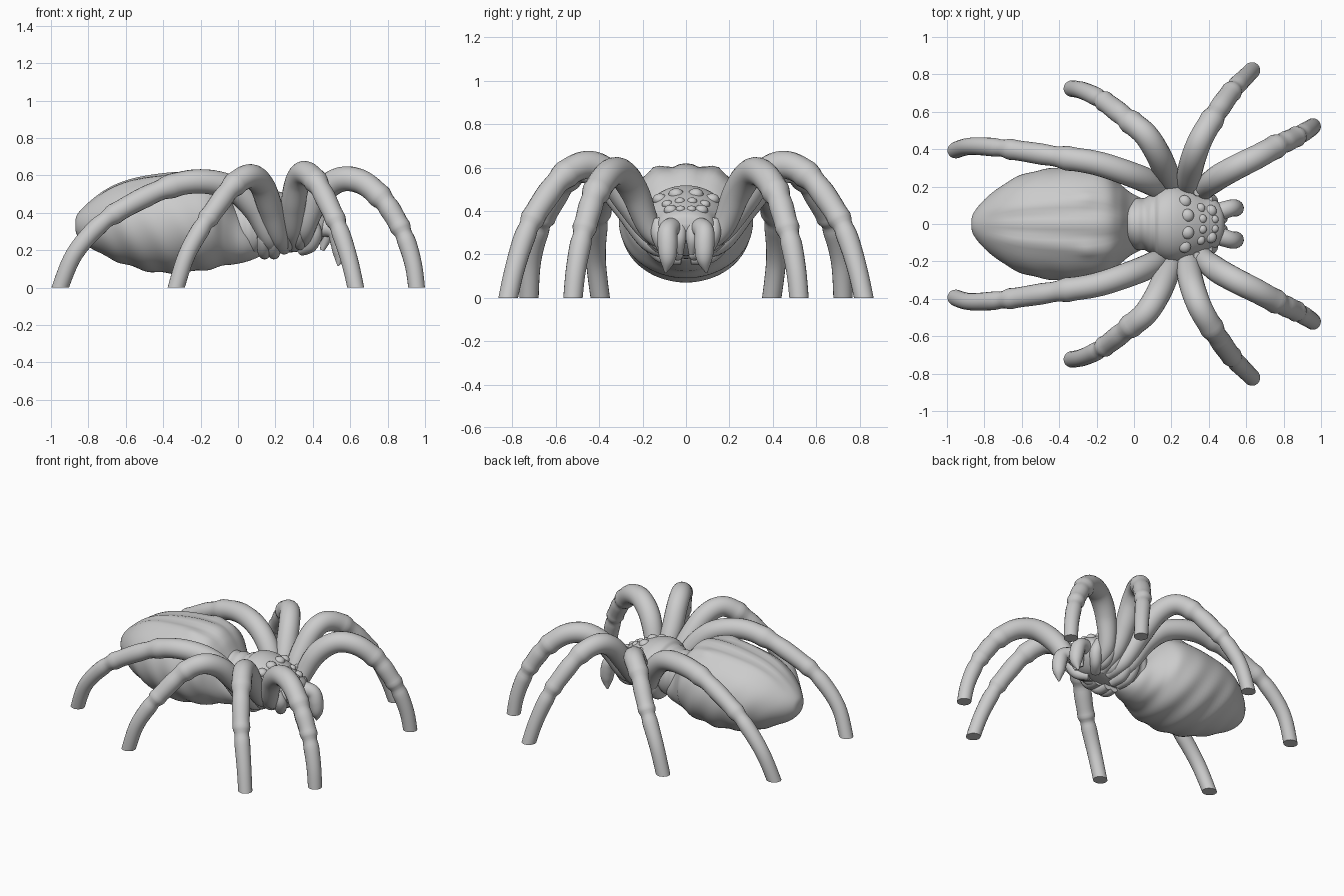
import bpy, bmesh, math
from mathutils import Vector

if "Cube" in bpy.data.objects:
    bpy.data.objects.remove(bpy.data.objects["Cube"])


def spline(pts, t):
    """Catmull-Rom value at parameter t (0..len-1) through tuples of any size."""
    n = len(pts) - 1
    i = min(int(t), n - 1)
    u = t - i
    p = [pts[max(0, min(n, i + k))] for k in (-1, 0, 1, 2)]
    return [0.5 * (2 * b + (c - a) * u + (2 * a - 5 * b + 4 * c - d) * u * u
                   + (3 * b - a - 3 * c + d) * u ** 3) for a, b, c, d in zip(*p)]


def skin(name, rings, mirror=False, floor=False):
    """Join rings of points into a closed smooth surface."""
    bm = bmesh.new()
    vr = [[bm.verts.new(p) for p in r] for r in rings]
    n = len(vr[0])
    for a, b in zip(vr, vr[1:]):
        for i in range(n):
            j = (i + 1) % n
            bm.faces.new((a[i], a[j], b[j], b[i]))
    bm.faces.new(vr[0][::-1])
    bm.faces.new(vr[-1])
    if floor:
        bmesh.ops.bisect_plane(bm, geom=bm.verts[:] + bm.edges[:] + bm.faces[:],
                               plane_co=(0, 0, 0), plane_no=(0, 0, -1), clear_outer=True)
        bmesh.ops.holes_fill(bm, edges=[e for e in bm.edges if e.is_boundary])
    bmesh.ops.recalc_face_normals(bm, faces=bm.faces[:])
    me = bpy.data.meshes.new(name)
    bm.to_mesh(me)
    bm.free()
    ob = bpy.data.objects.new(name, me)
    bpy.context.collection.objects.link(ob)
    if mirror:
        m = ob.modifiers.new("Mirror", 'MIRROR')
        m.use_axis = (False, True, False)
        m.use_mirror_merge = False
    bpy.ops.object.select_all(action='DESELECT')
    ob.select_set(True)
    bpy.context.view_layer.objects.active = ob
    bpy.ops.object.shade_smooth_by_angle(angle=math.radians(50))
    return ob


def gauss(v, s):
    return math.exp(-(v / s) ** 2)


def loft(name, stations, detail, seg=8, n=64):
    """Body along x; stations are (x, half width, top z, bottom z)."""
    rings = []
    for k in range((len(stations) - 1) * seg + 1):
        x, w, top, bot = spline(stations, k / seg)
        w, h, zc = max(w, .004), max((top - bot) / 2, .004), (top + bot) / 2
        ring = []
        for i in range(n):
            a = 2 * math.pi * i / n
            y, z = w * math.cos(a), h * math.sin(a)
            f = 1 + detail(x, y, a)
            ring.append((x, y * f, zc + z * f))
        rings.append(ring)
    return skin(name, rings)


def tube(name, pts, radii, joints=(), seg=8, n=20, **kw):
    """Limb along a path, with swollen rings at the joints."""
    rings, side = [], Vector((0.3, 1, 0.2))
    for k in range((len(pts) - 1) * seg + 1):
        t = k / seg
        c = Vector(spline(pts, t))
        d = Vector(spline(pts, min(t + .05, len(pts) - 1))) - Vector(spline(pts, max(t - .05, 0)))
        d.normalize()
        side = (side - d * side.dot(d)).normalized()
        up = d.cross(side)
        r = max(spline([(q,) for q in radii], t)[0], .003)
        for j in joints:
            r += .005 * gauss(t - j, .16) - .006 * gauss(t - j - .3, .2)
        rings.append([c + r * (math.cos(a) * side + math.sin(a) * up)
                      for a in (2 * math.pi * i / n for i in range(n))])
    return skin(name, rings, mirror=True, **kw)


# Abdomen: egg with two back ridges, a midline ridge and wrinkled flanks
def abdomen_detail(x, y, a):
    s = math.sin(a)
    fade = max(0, min(1, (x + .86) / .2)) * max(0, min(1, (.03 - x) / .15))
    if s > 0:
        taper = .14 + .12 * (x + .2) * (x < -.2)
        ridge = .03 * gauss(abs(y) - taper, .03) - .045 * gauss(abs(y) - taper * .5, .03)
        ridge += .04 * gauss(x + .25, .05) * gauss(abs(y) - .14, .03)
    else:
        ridge = 0
    flank = max(0, .75 - s) / 1.75
    return fade * (ridge * s + .022 * flank * math.sin(38 * x + 5 * s))


loft("abdomen", [(-.87, 0, .34, .33), (-.86, .055, .39, .28), (-.80, .13, .455, .22),
                 (-.70, .21, .53, .165), (-.58, .27, .58, .115), (-.42, .30, .61, .078),
                 (-.27, .305, .62, .08), (-.15, .28, .605, .10), (-.08, .22, .55, .115),
                 (-.02, .17, .45, .125), (.05, .13, .36, .14), (.12, .07, .30, .17),
                 (.15, .02, .26, .21)],
     abdomen_detail)


# Head and thorax with a ribbed waist
head = [(-.13, .12, .50, .2), (-.06, .13, .48, .17), (.03, .135, .475, .16),
        (.10, .165, .495, .17), (.14, .19, .515, .18), (.21, .205, .515, .18),
        (.30, .185, .485, .19), (.38, .15, .445, .20), (.44, .125, .41, .24),
        (.475, .08, .38, .29), (.485, .01, .34, .33)]
loft("head_and_thorax", head,
     lambda x, y, a: .04 * math.sin(75 * x) * gauss(x - .02, .08) - .05 * gauss(x - .11, .015))


# Eye bumps sunk into the head surface
def eye(x, y, r):
    k = next(i for i in range(len(head) - 1) if head[i + 1][0] >= x)
    u = (x - head[k][0]) / (head[k + 1][0] - head[k][0])
    w, top, bot = spline(head, k + u)[1:]
    z = (top + bot) / 2 + (top - bot) / 2 * math.sqrt(max(0, 1 - (y / w) ** 2)) - r * .3
    rings = [[(x + r * math.sin(b) * math.cos(a), y + r * math.sin(b) * math.sin(a),
               z + r * .8 * math.cos(b)) for a in (2 * math.pi * i / 16 for i in range(16))]
             for b in (.05 + 3.04 * j / 10 for j in range(11))]
    skin("eye", rings, mirror=True)


for x, y, r in [(.27, .12, .034), (.285, .045, .036), (.355, .085, .026), (.365, .028, .024),
                (.41, .07, .032), (.43, .025, .022)]:
    eye(x, y, r)

# Fangs and mouthparts
tube("fang", [(.40, .05, .31), (.47, .07, .32), (.52, .085, .30), (.54, .085, .24),
              (.545, .085, .175), (.535, .095, .115)], [.05, .048, .046, .046, .036, .004])
tube("mouthpart", [(.40, .03, .36), (.45, .03, .33), (.47, .03, .27), (.45, .025, .20)],
     [.04, .035, .03, .012])
tube("palp_base", [(.34, .03, .2), (.39, .09, .225), (.41, .12, .29), (.39, .13, .36)],
     [.03, .035, .04, .03])

# Four pairs of legs, from under the thorax to the foot
legs = {
    "front_leg": [(.36, .04, .23), (.36, .16, .31), (.43, .235, .485), (.54, .30, .575),
                  (.66, .36, .565), (.77, .42, .475), (.845, .455, .365), (.90, .485, .25),
                  (.94, .51, .11), (.96, .525, -.05)],
    "second_leg": [(.30, .04, .22), (.29, .16, .30), (.295, .26, .44), (.32, .36, .57),
                   (.36, .46, .612), (.425, .57, .555), (.50, .68, .41), (.55, .74, .29),
                   (.60, .79, .13), (.64, .83, -.05)],
    "third_leg": [(.25, .04, .21), (.22, .16, .26), (.175, .27, .42), (.125, .38, .55),
                  (.06, .48, .595), (-.03, .555, .54), (-.13, .635, .41), (-.20, .68, .31),
                  (-.28, .715, .16), (-.345, .725, -.05)],
    "rear_leg": [(.19, .04, .20), (.17, .16, .26), (.09, .22, .42), (-.03, .27, .53),
                 (-.20, .325, .568), (-.38, .355, .535), (-.60, .39, .43), (-.745, .41, .33),
                 (-.88, .415, .17), (-.965, .39, -.04)],
}
radii = [.035, .052, .066, .067, .065, .061, .054, .050, .046, .044]
for name, path in legs.items():
    tube(name, path, radii, joints=(4.9, 6.4), floor=True)
    # Folded skin where each leg meets the thorax
    b = path[1]
    tube(name + "_socket", [(b[0] - .025, .02, b[2] - .08), (b[0] - .03, .11, b[2] - .065),
                            (b[0] - .03, .17, b[2] + .01), (b[0] - .02, .17, b[2] + .10)],
         [.028, .036, .038, .02])
